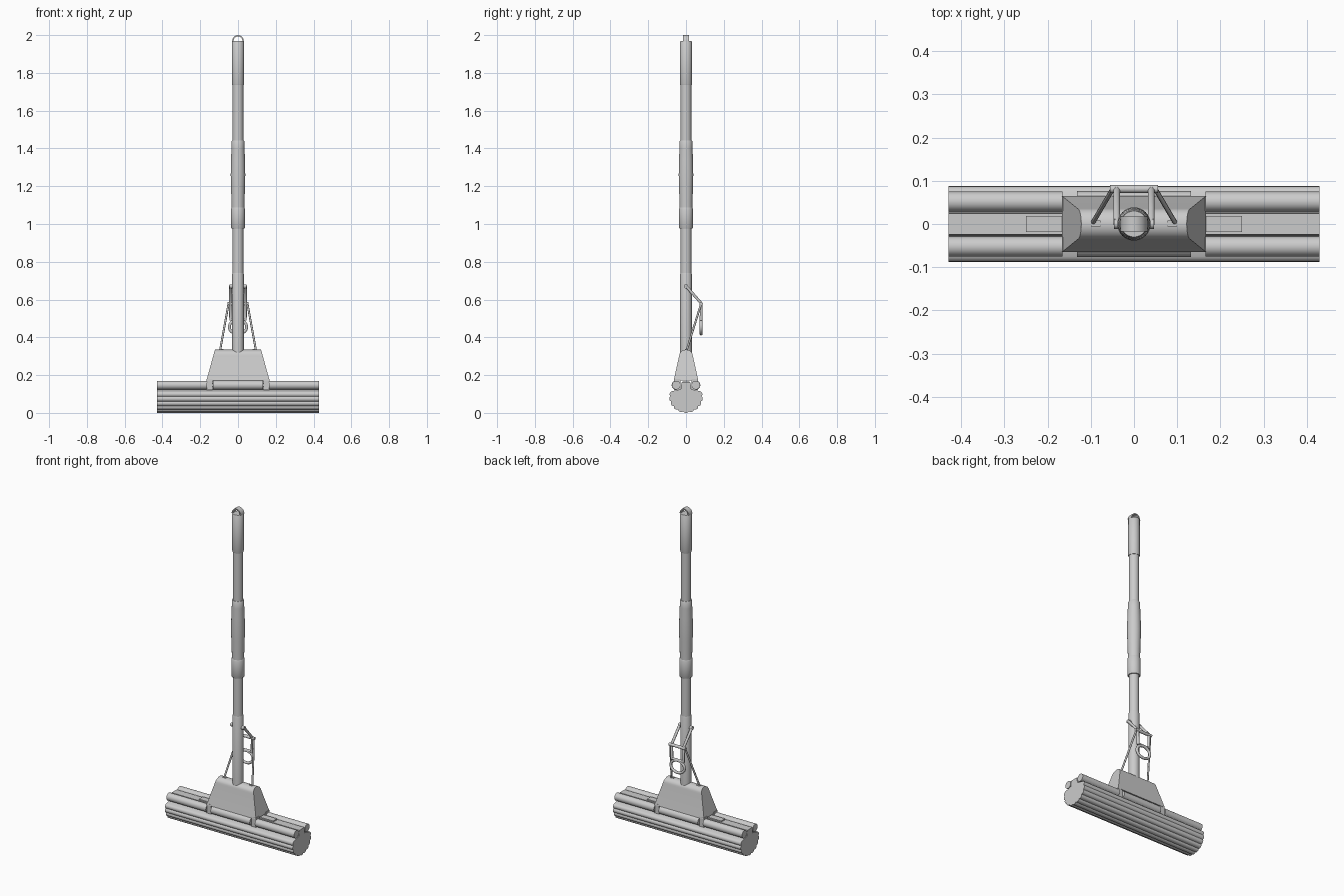
import bpy, bmesh
from math import sin, cos, pi, radians
from mathutils import Vector

if "Cube" in bpy.data.objects:
    bpy.data.objects.remove(bpy.data.objects["Cube"])


def finish(name, bm, smooth=True):
    bmesh.ops.recalc_face_normals(bm, faces=bm.faces)
    me = bpy.data.meshes.new(name)
    bm.to_mesh(me)
    bm.free()
    ob = bpy.data.objects.new(name, me)
    bpy.context.collection.objects.link(ob)
    if smooth:
        bpy.ops.object.select_all(action='DESELECT')
        ob.select_set(True)
        bpy.context.view_layer.objects.active = ob
        bpy.ops.object.shade_smooth_by_angle(angle=radians(35))
    return ob


def loft(name, rings, closed=False):
    """Bridge rings of equal point count; cap the ends unless closed."""
    bm = bmesh.new()
    vr = [[bm.verts.new(p) for p in r] for r in rings]
    n = len(vr[0])
    pairs = list(zip(vr, vr[1:])) + ([(vr[-1], vr[0])] if closed else [])
    for a, b in pairs:
        for i in range(n):
            j = (i + 1) % n
            bm.faces.new((a[i], a[j], b[j], b[i]))
    if not closed:
        bm.faces.new(vr[0])
        bm.faces.new(vr[-1])
    return finish(name, bm)


def lathe(name, profile, n=32, closed=False):
    return loft(name, [[(r * cos(2 * pi * i / n), r * sin(2 * pi * i / n), z)
                        for i in range(n)] for r, z in profile], closed)


def box(name, x, y, z):
    return loft(name, [[(a, y[0], z[0]), (a, y[1], z[0]), (a, y[1], z[1]), (a, y[0], z[1])] for a in x])


def x_cylinder(name, x0, x1, y, z, r, n=24):
    return loft(name, [[(x, y + r * cos(2 * pi * i / n), z + r * sin(2 * pi * i / n))
                        for i in range(n)] for x in (x0, x1)])


def wire(name, pts, r, cyclic=False):
    cu = bpy.data.curves.new(name, 'CURVE')
    cu.dimensions = '3D'
    cu.bevel_depth = r
    cu.bevel_resolution = 3
    cu.use_fill_caps = True
    sp = cu.splines.new('POLY')
    sp.points.add(len(pts) - 1)
    for p, co in zip(sp.points, pts):
        p.co = (*co, 1)
    sp.use_cyclic_u = cyclic
    ob = bpy.data.objects.new(name, cu)
    bpy.context.collection.objects.link(ob)
    return ob


# Lobed sponge head with a top rib between the rollers
prof = [(0.024, 0.160), (0.028, 0.125), (0.06, 0.118)]
lobes, steps = 11, 6
for i in range(lobes * steps + 1):
    t = i / (lobes * steps)
    a = radians(24 - 228 * t)
    k = 0.92 + 0.08 * abs(sin(pi * t * lobes)) ** 0.7
    prof.append((0.089 * k * cos(a), 0.083 + 0.083 * k * sin(a)))
prof += [(-y, z) for y, z in reversed(prof[:3])]
loft("sponge", [[(x, y, z) for y, z in prof] for x in (-0.43, 0.43)])
box("sponge_plate", (-0.25, 0.25), (-0.019, 0.019), (0.155, 0.167))

# Squeeze rollers, split where the housing legs pass
for s in (-1, 1):
    x_cylinder("roller_middle", -0.132, 0.132, 0.052 * s, 0.147, 0.024)
    for e in (-1, 1):
        x_cylinder("roller_outer", 0.165 * e, 0.43 * e, 0.052 * s, 0.147, 0.023)
        y = sorted((0.03 * s, 0.064 * s))
        box("housing_leg", (0.136 * e, 0.167 * e), y, (0.122, 0.18))
    x_cylinder("roller_axle", -0.43, 0.43, 0.052 * s, 0.147, 0.008, 12)

# Tapered housing with a rounded ridge and sloping ends
hp = [(-0.065, 0.172), (0.065, 0.172)]
for i in range(13):
    a = pi * i / 12
    hp.append((0.036 * cos(a), 0.303 + 0.032 * sin(a)))
loft("housing", [[(s * (0.167 - 0.045 * (z - 0.172) / 0.163), y, z) for y, z in hp] for s in (-1, 1)])

# Pole, sleeves and grips
lathe("pole", [(0.027, 0.30), (0.027, 1.80)])
lathe("lower_tube", [(0.0305, 0.31), (0.0305, 0.735), (0.028, 0.742)])
lathe("middle_tube", [(0.0285, 0.74), (0.0285, 1.75)])
lathe("grip_collar", [(0.034, 0.975), (0.037, 0.98), (0.037, 1.08), (0.034, 1.087)])
lathe("middle_grip", [(0.034, 1.085), (0.0345, 1.12), (0.037, 1.20), (0.0385, 1.26),
                      (0.037, 1.34), (0.0345, 1.40), (0.034, 1.437), (0.031, 1.442)])
lathe("top_grip", [(0.030, 1.735), (0.032, 1.74), (0.032, 1.965), (0.030, 1.968)])

# Hanging hoop: flat arched strap
rings = []
for i in range(17):
    a = pi * i / 16
    rings.append([(r * cos(a), y, 1.966 + (r + 0.003) * sin(a))
                  for r, y in ((0.031, -0.017), (0.031, 0.017), (0.024, 0.017), (0.024, -0.017))])
loft("hanging_hoop", rings)

# Lever: pivot, side arms, push rods and pull handle
x_cylinder("lever_pivot", -0.046, 0.046, 0.0, 0.67, 0.011, 16)
x_cylinder("lever_crossbar", -0.056, 0.056, 0.081, 0.578, 0.009, 16)
x_cylinder("handle_crossbar", -0.04, 0.04, 0.080, 0.495, 0.007, 16)
for s in (-1, 1):
    wire("lever_arm", [(0.04 * s, 0.0, 0.672), (0.04 * s, 0.081, 0.58), (0.038 * s, 0.080, 0.49)], 0.008)
    wire("push_rod", [(0.05 * s, 0.080, 0.578), (0.097 * s, 0.0, 0.32)], 0.0055)
    box("rod_socket", sorted((0.078 * s, 0.1 * s)), (-0.006, 0.008), (0.325, 0.338))
wire("handle_ring", [(0.046 * cos(2 * pi * i / 28), 0.080, 0.455 + 0.037 * sin(2 * pi * i / 28))
                     for i in range(28)], 0.008, True)
